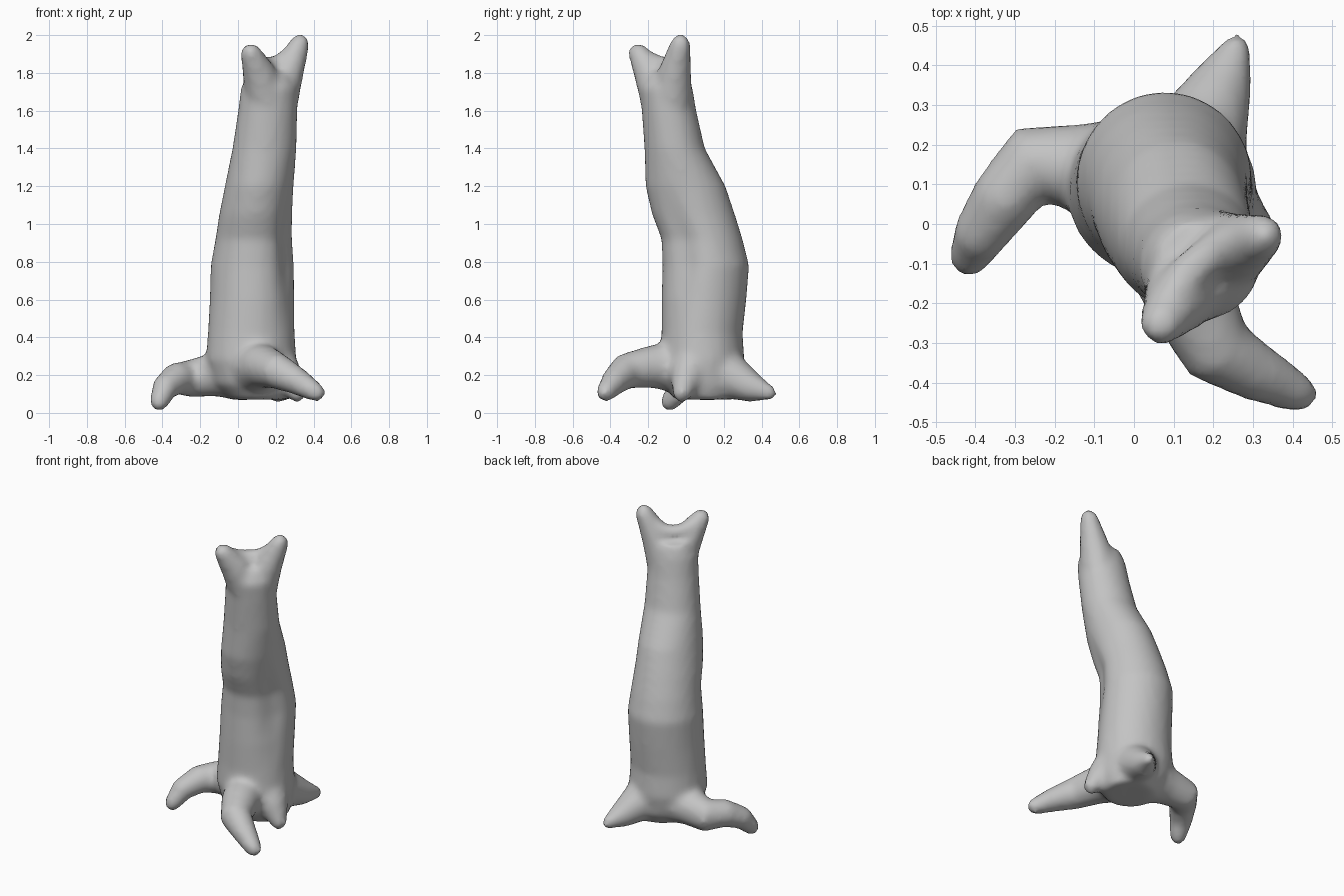
import bpy, bmesh, math
from mathutils import Vector

cube = bpy.data.objects.get("Cube")
if cube:
    bpy.data.objects.remove(cube, do_unlink=True)

bark = bpy.data.materials.new("grey_bark")
bark.use_nodes = True
grey = (0.55, 0.55, 0.55, 1)
bark.diffuse_color = grey
bark.node_tree.nodes["Principled BSDF"].inputs["Base Color"].default_value = grey

bm = bmesh.new()


def loft(rings):
    """Skin a closed solid through equal-sized rings of points."""
    loops = [[bm.verts.new(p) for p in ring] for ring in rings]
    n = len(loops[0])
    faces = [bm.faces.new(loops[0][::-1]), bm.faces.new(loops[-1])]
    for a, b in zip(loops, loops[1:]):
        for i in range(n):
            j = (i + 1) % n
            faces.append(bm.faces.new((a[i], a[j], b[j], b[i])))
    bmesh.ops.recalc_face_normals(bm, faces=faces)


def limb(path, sides=14):
    """Tapered round limb along (x, y, z, radius) points, rounded at the tip."""
    pts = [(Vector(p[:3]), p[3]) for p in path]
    tip, r = pts[-1]
    way = (tip - pts[-2][0]).normalized()
    pts += [(tip + way * r * 0.6, r * 0.8), (tip + way * r, r * 0.3)]
    rings = []
    for i, (c, rad) in enumerate(pts):
        d = pts[min(i + 1, len(pts) - 1)][0] - pts[max(i - 1, 0)][0]
        q = d.to_track_quat('Z', 'Y')
        turn = [math.tau * k / sides for k in range(sides)]
        rings.append([c + q @ Vector((math.cos(t) * rad, math.sin(t) * rad, 0)) for t in turn])
    loft(rings)


# Leaning trunk: height, x range, y range, depth of the hollow on one side
trunk = [
    (0.07, -0.04, 0.27, -0.06, 0.24, 0),
    (0.15, -0.13, 0.30, -0.12, 0.29, 0),
    (0.28, -0.17, 0.31, -0.14, 0.31, 0),
    (0.42, -0.16, 0.30, -0.13, 0.30, 0),
    (0.60, -0.15, 0.30, -0.13, 0.32, 0.06),
    (0.78, -0.145, 0.30, -0.125, 0.335, 0.14),
    (0.92, -0.12, 0.29, -0.13, 0.30, 0.15),
    (1.05, -0.10, 0.29, -0.18, 0.26, 0.10),
    (1.20, -0.07, 0.295, -0.215, 0.21, 0.02),
    (1.40, -0.03, 0.31, -0.22, 0.10, 0),
    (1.60, 0.0, 0.315, -0.235, 0.055, 0),
    (1.72, 0.015, 0.315, -0.245, 0.035, 0),
    (1.80, 0.05, 0.28, -0.20, 0.01, 0),
]
rings = []
for z, x0, x1, y0, y1, dent in trunk:
    ring = []
    for k in range(28):
        t = math.tau * k / 28 - math.pi
        s = 1 - dent * math.exp(-((t + 0.5) / 0.35) ** 2)
        ring.append(((x0 + x1) / 2 + (x1 - x0) / 2 * s * math.cos(t),
                     (y0 + y1) / 2 + (y1 - y0) / 2 * s * math.sin(t), z))
    rings.append(ring)
loft(rings)

# Forked top: two stubs and the rim between them
limb([(0.16, -0.12, 1.64, 0.12), (0.11, -0.19, 1.80, 0.09), (0.07, -0.25, 1.90, 0.058)])
limb([(0.20, -0.08, 1.64, 0.12), (0.26, -0.06, 1.80, 0.09), (0.325, -0.03, 1.95, 0.056)])
limb([(0.08, -0.21, 1.87, 0.05), (0.13, -0.13, 1.84, 0.05),
      (0.20, -0.07, 1.84, 0.05), (0.29, -0.04, 1.90, 0.05)])

# Roots: long bent side root, front root, back root, short buttress
limb([(0.0, 0.12, 0.22, 0.16), (-0.14, 0.14, 0.20, 0.115), (-0.26, 0.15, 0.18, 0.10),
      (-0.33, 0.06, 0.18, 0.085), (-0.39, -0.03, 0.13, 0.07), (-0.415, -0.085, 0.06, 0.052)])
limb([(0.08, 0.0, 0.24, 0.15), (0.14, -0.18, 0.245, 0.115), (0.21, -0.32, 0.22, 0.095),
      (0.31, -0.375, 0.17, 0.075), (0.41, -0.425, 0.11, 0.053)])
limb([(0.12, 0.12, 0.24, 0.17), (0.18, 0.26, 0.18, 0.115), (0.225, 0.36, 0.13, 0.078),
      (0.255, 0.435, 0.108, 0.045)])
limb([(0.18, 0.05, 0.28, 0.13), (0.26, 0.0, 0.18, 0.09), (0.31, -0.02, 0.11, 0.055)])

mesh = bpy.data.meshes.new("tree_stump")
bm.to_mesh(mesh)
bm.free()
mesh.materials.append(bark)
stump = bpy.data.objects.new("tree_stump", mesh)
bpy.context.collection.objects.link(stump)

# Fuse the solids into one skin and soften the joints
fuse = stump.modifiers.new("fuse", 'REMESH')
fuse.mode = 'VOXEL'
fuse.voxel_size = 0.02
fuse.use_smooth_shade = True
soft = stump.modifiers.new("soften", 'SMOOTH')
soft.factor = 0.5
soft.iterations = 7
